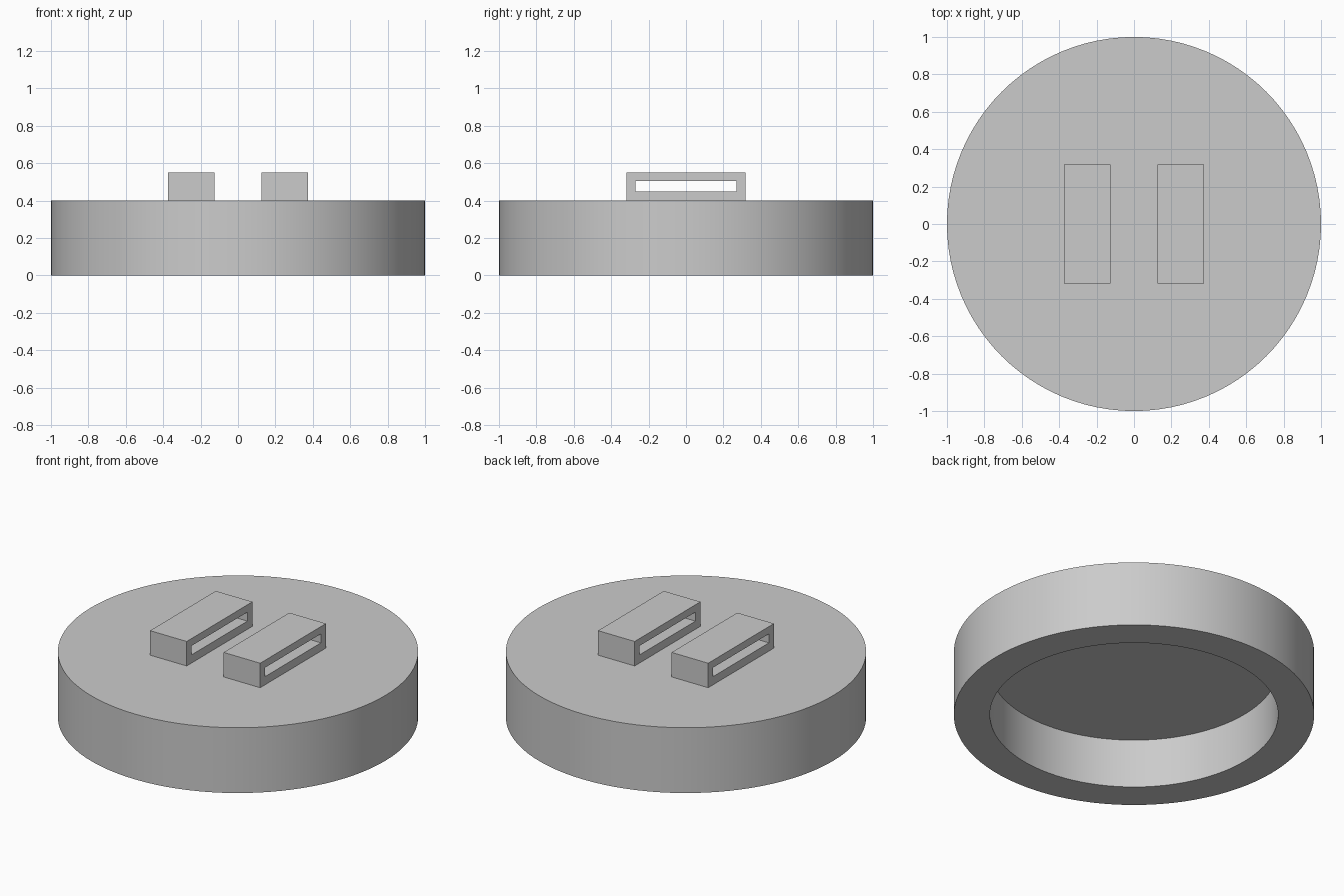
import bpy
import bmesh
import math

cube = bpy.data.objects.get("Cube")
if cube:
    bpy.data.objects.remove(cube, do_unlink=True)

grey = bpy.data.materials.new("light grey")
grey.use_nodes = True
colour = (0.6, 0.6, 0.6, 1)
grey.diffuse_color = colour
grey.node_tree.nodes["Principled BSDF"].inputs["Base Color"].default_value = colour


def finish(name, bm):
    bmesh.ops.recalc_face_normals(bm, faces=bm.faces)
    mesh = bpy.data.meshes.new(name)
    bm.to_mesh(mesh)
    bm.free()
    mesh.materials.append(grey)
    obj = bpy.data.objects.new(name, mesh)
    bpy.context.collection.objects.link(obj)
    return obj


# Round cap: outer wall, rim and hollow underside
def round_cap(radius, height, inner_radius, depth, sides=96):
    bm = bmesh.new()
    profile = [(radius, height), (radius, 0), (inner_radius, 0), (inner_radius, depth)]
    rings = []
    for r, z in profile:
        angles = [2 * math.pi * i / sides for i in range(sides)]
        rings.append([bm.verts.new((r * math.cos(a), r * math.sin(a), z)) for a in angles])
    for a, b in zip(rings, rings[1:]):
        for i in range(sides):
            j = (i + 1) % sides
            bm.faces.new((a[i], a[j], b[j], b[i]))
    bm.faces.new(rings[0])
    bm.faces.new(rings[-1])
    return finish("round_cap", bm)


# Rectangular strap loop with a slot running through it along x
def strap_loop(name, x0, x1):
    bm = bmesh.new()

    def frame(x, half, low, high):
        corners = [(-half, low), (half, low), (half, high), (-half, high)]
        return [bm.verts.new((x, y, z)) for y, z in corners]

    rings = [frame(x0, 0.318, 0.4, 0.55), frame(x1, 0.318, 0.4, 0.55),
             frame(x1, 0.27, 0.45, 0.505), frame(x0, 0.27, 0.45, 0.505)]
    for a, b in zip(rings, rings[1:] + rings[:1]):
        for i in range(4):
            j = (i + 1) % 4
            bm.faces.new((a[i], a[j], b[j], b[i]))
    return finish(name, bm)


cap = round_cap(1.0, 0.4, 0.8, 0.3)
strap_loop("left_strap_loop", 0.125, 0.373)
strap_loop("right_strap_loop", -0.373, -0.125)

# Smooth the round walls, keep the rims sharp
bpy.ops.object.select_all(action="DESELECT")
cap.select_set(True)
bpy.context.view_layer.objects.active = cap
bpy.ops.object.shade_smooth_by_angle(angle=math.radians(30))
